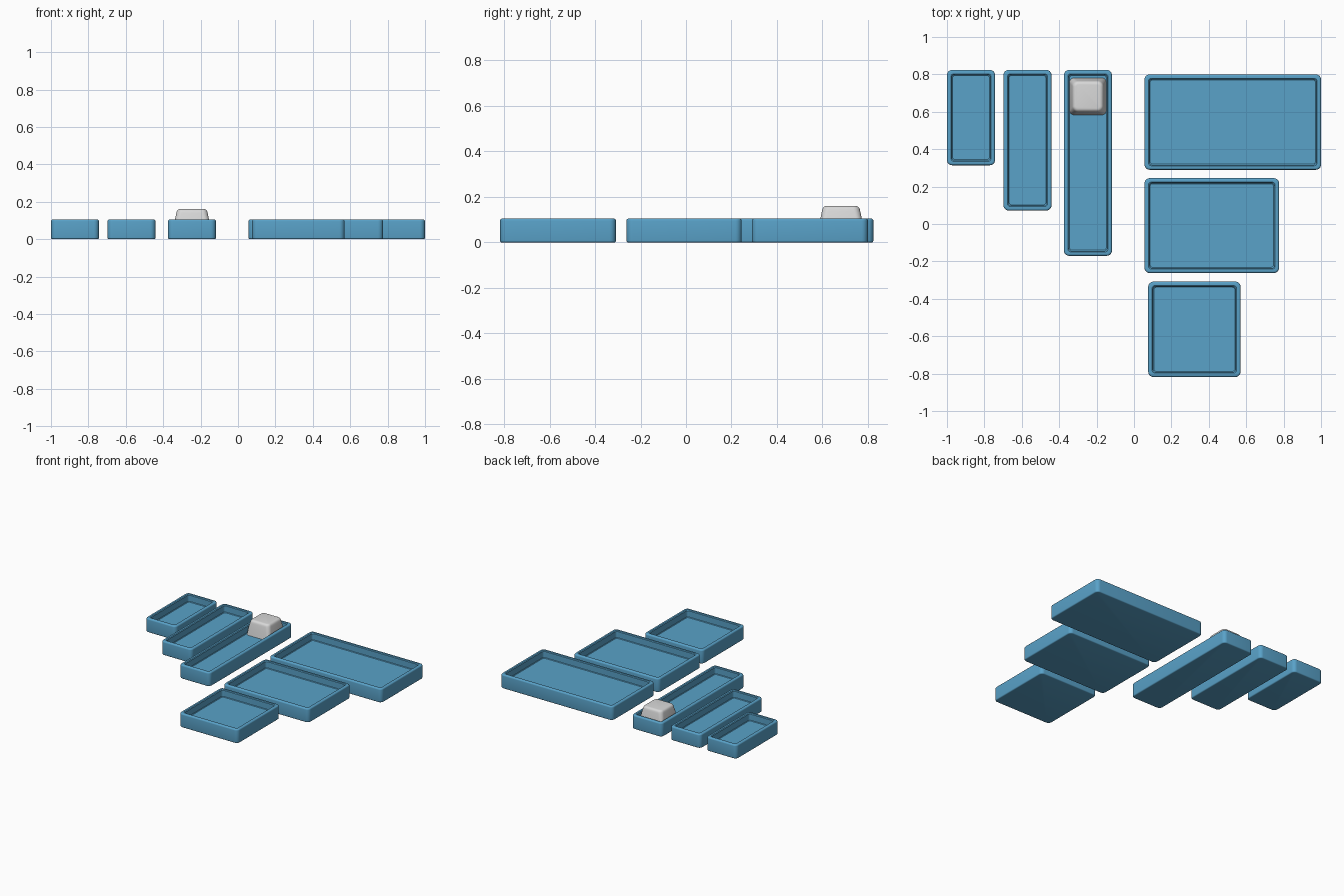
import bpy, bmesh, math

if "Cube" in bpy.data.objects:
    bpy.data.objects.remove(bpy.data.objects["Cube"])


def material(name, rgb):
    m = bpy.data.materials.new(name)
    m.diffuse_color = (*rgb, 1)
    m.use_nodes = True
    m.node_tree.nodes["Principled BSDF"].inputs["Base Color"].default_value = m.diffuse_color
    return m


BLUE = material("tray blue", (0.10, 0.36, 0.58))
GREY = material("light grey", (0.69, 0.69, 0.69))


def rounded_ring(bm, cx, cy, hx, hy, r, z, steps=6):
    """Ring of vertices around a rounded rectangle."""
    ring = []
    for q, (sx, sy) in enumerate([(1, 1), (-1, 1), (-1, -1), (1, -1)]):
        for i in range(steps + 1):
            a = math.radians(90) * (q + i / steps)
            ring.append(bm.verts.new((cx + sx * (hx - r) + r * math.cos(a),
                                      cy + sy * (hy - r) + r * math.sin(a), z)))
    return ring


def stacked(name, x0, x1, y0, y1, levels, mat):
    """Closed solid from levels of (inset, z, corner radius)."""
    bm = bmesh.new()
    cx, cy = (x0 + x1) / 2, (y0 + y1) / 2
    rings = [rounded_ring(bm, cx, cy, (x1 - x0) / 2 - d, (y1 - y0) / 2 - d, r, z)
             for d, z, r in levels]
    n = len(rings[0])
    for a, b in zip(rings, rings[1:]):
        for i in range(n):
            j = (i + 1) % n
            bm.faces.new((a[i], a[j], b[j], b[i]))
    bm.faces.new(rings[0][::-1])
    bm.faces.new(rings[-1])
    bmesh.ops.recalc_face_normals(bm, faces=bm.faces)
    me = bpy.data.meshes.new(name)
    bm.to_mesh(me)
    bm.free()
    me.materials.append(mat)
    ob = bpy.data.objects.new(name, me)
    bpy.context.collection.objects.link(ob)
    bpy.ops.object.select_all(action='DESELECT')
    ob.select_set(True)
    bpy.context.view_layer.objects.active = ob
    bpy.ops.object.shade_smooth_by_angle(angle=math.radians(35))


def fillet(d, z, r, fr, a0, a1, steps=4):
    """Arc of levels centred at inset d, height z, with radius fr."""
    out = []
    for i in range(steps + 1):
        a = math.radians(a0 + (a1 - a0) * i / steps)
        dd = d - fr * math.cos(a)
        out.append((dd, z + fr * math.sin(a), max(r - dd, 0.008)))
    return out


# Open trays: outer wall, rounded rim, inner wall, recessed floor
H, FLOOR, WALL, R = 0.105, 0.05, 0.026, 0.028
tray = (fillet(0.008, 0.008, R, 0.008, -90, 0)
        + fillet(0.010, H - 0.010, R, 0.010, 0, 90)
        + [(WALL - 0.005, H, 0.016), (WALL, H - 0.005, 0.016),
           (WALL, FLOOR + 0.004, 0.016), (WALL + 0.004, FLOOR, 0.014)])

trays = {
    "narrow_tray_short": (-1.0, -0.743, 0.314, 0.824),
    "narrow_tray_medium": (-0.698, -0.441, 0.072, 0.824),
    "narrow_tray_long": (-0.375, -0.118, -0.17, 0.824),
    "wide_tray_long": (0.056, 1.0, 0.29, 0.80),
    "wide_tray_medium": (0.056, 0.776, -0.262, 0.245),
    "wide_tray_short": (0.076, 0.57, -0.818, -0.308),
}
for name, box in trays.items():
    stacked(name, *box, tray, BLUE)

# Tapered rounded block resting in the long narrow tray
block = ([(0.0, FLOOR - 0.001, 0.025), (0.008, H, 0.027), (0.015, 0.138, 0.028)]
         + [(0.016 + 0.020 * (1 - math.cos(a)), 0.141 + 0.020 * math.sin(a),
             0.030 - 0.018 * (1 - math.cos(a)))
            for a in (math.radians(18 * k) for k in range(1, 6))])
stacked("block", -0.345, -0.147, 0.583, 0.781, block, GREY)
